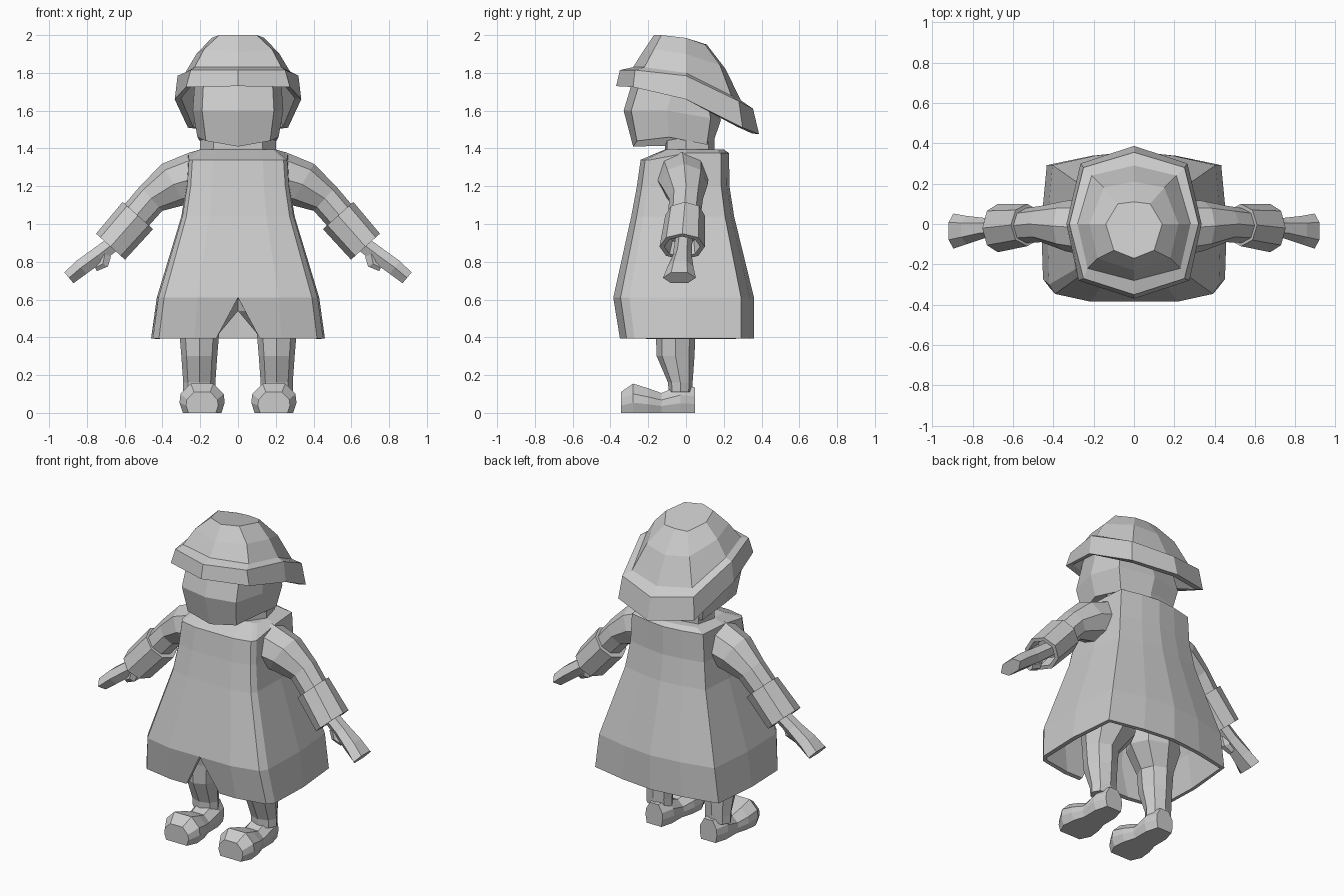
import bpy
import bmesh
from math import sin, cos, radians, tau
from mathutils import Vector

default_cube = bpy.data.objects.get("Cube")
if default_cube:
    bpy.data.objects.remove(default_cube, do_unlink=True)

# One plain grey covers the whole figure
grey = bpy.data.materials.new("light_grey")
grey.use_nodes = True
colour = (0.6, 0.6, 0.6, 1.0)
grey.diffuse_color = colour
grey.node_tree.nodes["Principled BSDF"].inputs["Base Color"].default_value = colour


def loft(name, rings, cap_start=True, cap_end=True, mirrored=False):
    """Skin a stack of closed rings, capping the ends on request."""
    bm = bmesh.new()
    loops = [[bm.verts.new(point) for point in ring] for ring in rings]
    count = len(loops[0])
    for low, high in zip(loops, loops[1:]):
        for i in range(count):
            j = (i + 1) % count
            bm.faces.new((low[i], low[j], high[j], high[i]))
    if cap_start:
        bm.faces.new(loops[0][::-1])
    if cap_end:
        bm.faces.new(loops[-1])
    bmesh.ops.remove_doubles(bm, verts=bm.verts[:], dist=0.0005)
    bmesh.ops.recalc_face_normals(bm, faces=bm.faces[:])
    mesh = bpy.data.meshes.new(name)
    bm.to_mesh(mesh)
    bm.free()
    mesh.materials.append(grey)
    obj = bpy.data.objects.new(name, mesh)
    bpy.context.scene.collection.objects.link(obj)
    if mirrored:
        mirror = obj.modifiers.new("mirror", "MIRROR")
        mirror.use_mirror_merge = False
    return obj


def both_sides(half):
    """Close a half outline that starts and ends on the centre plane."""
    return half + [(-x, y, z) for x, y, z in half[-2:0:-1]]


def limb(name, sections, sides):
    """Tube in the arm plane: x, y, z, half depth, half height, slope."""
    rings = []
    for x, y, z, depth, height, slope in sections:
        up = Vector((-sin(radians(slope)), 0, cos(radians(slope))))
        ring = []
        for i in range(sides):
            turn = tau * i / sides
            offset = up * height * sin(turn) + Vector((0, depth * cos(turn), 0))
            ring.append(Vector((x, y, z)) + offset)
        rings.append(ring)
    return loft(name, rings, mirrored=True)


# Flared coat: height, half width, front and back reach of each ring
widths = (0, 0.25, 0.5, 0.91, 0.98, 1, 0.94, 0.45, 0)
depths = (1, 1, 1, 0.9, 0.78, 0, 0.81, 0.94, 1)
coat_rings = []
for z, width, front, back in (
    (0.395, 0.46, -0.35, 0.36),
    (0.61, 0.43, -0.385, 0.36),
    (1.04, 0.3, -0.29, 0.255),
    (1.2, 0.275, -0.26, 0.23),
    (1.34, 0.265, -0.24, 0.228),
    (1.395, 0.2, -0.11, 0.2),
):
    coat_rings.append([
        (width * w, d * (front if i < 5 else back), z)
        for i, (w, d) in enumerate(zip(widths, depths))
    ])
# The front slit lifts the centre of the hem up to the next ring
coat_rings[0][0] = coat_rings[1][0]
# Raised shoulders and back collar
for column in range(5, 9):
    x, y, z = coat_rings[4][column]
    coat_rings[4][column] = (x, y, z + 0.035)
coat = loft("coat", [both_sides(half) for half in coat_rings], cap_start=False)
shell = coat.modifiers.new("cloth_thickness", "SOLIDIFY")
shell.thickness = 0.025
shell.offset = -1

# Sleeves, hollow cuffs, hands and thumbs
limb("sleeve", (
    (0.22, -0.02, 1.245, 0.14, 0.14, -12),
    (0.34, -0.01, 1.21, 0.125, 0.125, -30),
    (0.46, 0, 1.135, 0.09, 0.088, -42),
    (0.56, -0.01, 1.02, 0.085, 0.085, -48),
), 8)
limb("cuff", (
    (0.53, -0.005, 1.045, 0.105, 0.108, -48),
    (0.675, -0.02, 0.88, 0.12, 0.103, -48),
    (0.675, -0.02, 0.88, 0.095, 0.08, -48),
    (0.62, -0.015, 0.943, 0.08, 0.07, -48),
), 8)
limb("hand", (
    (0.61, -0.01, 0.935, 0.045, 0.045, -40),
    (0.74, -0.02, 0.835, 0.05, 0.05, -38),
    (0.83, -0.03, 0.77, 0.07, 0.05, -38),
    (0.895, -0.035, 0.715, 0.087, 0.043, -40),
), 6)
limb("thumb", (
    (0.705, -0.03, 0.84, 0.03, 0.04, -70),
    (0.715, -0.03, 0.79, 0.032, 0.035, -60),
    (0.755, -0.03, 0.768, 0.025, 0.022, -20),
), 6)

# Trouser legs, joined at the hips beneath the coat
leg_rings = []
for z, x, y, half_width, half_depth in (
    (0.11, 0.205, -0.03, 0.085, 0.062),
    (0.16, 0.205, -0.03, 0.085, 0.065),
    (0.3, 0.205, -0.055, 0.095, 0.1),
    (0.42, 0.205, -0.055, 0.105, 0.105),
    (0.54, 0.17, -0.03, 0.17, 0.14),
    (0.75, 0.13, 0, 0.13, 0.14),
):
    leg_rings.append([
        (x + half_width * cos(tau * i / 8), y + half_depth * sin(tau * i / 8), z)
        for i in range(8)
    ])
loft("leg", leg_rings, mirrored=True)

# Shoes, skinned from heel to rounded toe
shoe_rings = []
for y, half, top in (
    (0.048, 0.06, 0.135),
    (-0.03, 0.085, 0.145),
    (-0.13, 0.085, 0.105),
    (-0.2, 0.11, 0.13),
    (-0.28, 0.12, 0.155),
    (-0.345, 0.085, 0.11),
):
    outline = ((-0.85, 0), (-1, 0.35), (-0.95, 0.65), (-0.5, 1),
               (0.5, 1), (0.95, 0.65), (1, 0.35), (0.85, 0))
    shoe_rings.append([(0.19 + half * u, y, top * v) for u, v in outline])
loft("shoe", shoe_rings, mirrored=True)

# Neck and angular head with a ridge down the face
neck_half = [(0, -0.11), (0.13, -0.1), (0.2, 0), (0.17, 0.12), (0, 0.15)]
loft("neck", [both_sides([(x, y, z) for x, y in neck_half]) for z in (1.36, 1.5)])
loft("head", [both_sides(half) for half in (
    [(0, -0.28, 1.41), (0.17, -0.26, 1.44), (0.215, -0.09, 1.46),
     (0.19, 0.11, 1.42), (0, 0.14, 1.42)],
    [(0, -0.33, 1.6), (0.19, -0.29, 1.6), (0.24, -0.1, 1.6),
     (0.22, 0.13, 1.56), (0, 0.185, 1.55)],
    [(0, -0.27, 1.8), (0.18, -0.23, 1.8), (0.225, -0.05, 1.8),
     (0.18, 0.1, 1.75), (0, 0.12, 1.75)],
)])

# Hat: faceted crown, brim sweeping down at the back, hollow underside
crown = [
    [(0, -0.17, 2), (0.1, -0.13, 2), (0.14, 0, 1.985), (0.08, 0.1, 1.95), (0, 0.11, 1.95)],
    [(0, -0.23, 1.91), (0.18, -0.17, 1.925), (0.22, 0, 1.9), (0.15, 0.18, 1.84), (0, 0.21, 1.82)],
    [(0, -0.28, 1.83), (0.23, -0.22, 1.83), (0.28, 0, 1.8), (0.21, 0.24, 1.68), (0, 0.29, 1.655)],
]
brim = [
    [(0, -0.35, 1.815), (0.25, -0.27, 1.815), (0.32, 0, 1.785), (0.25, 0.28, 1.65), (0, 0.355, 1.61)],
    [(0, -0.37, 1.73), (0.275, -0.28, 1.725), (0.335, 0, 1.66), (0.265, 0.3, 1.51), (0, 0.387, 1.475)],
]
lip = [(x * 0.9, y * 0.9, z + 0.005) for x, y, z in brim[-1]]
lining = [(x * 0.9, y * 0.9, z - 0.035) for x, y, z in crown[-1]]
loft("hat", [both_sides(half) for half in crown + brim + [lip, lining]])
